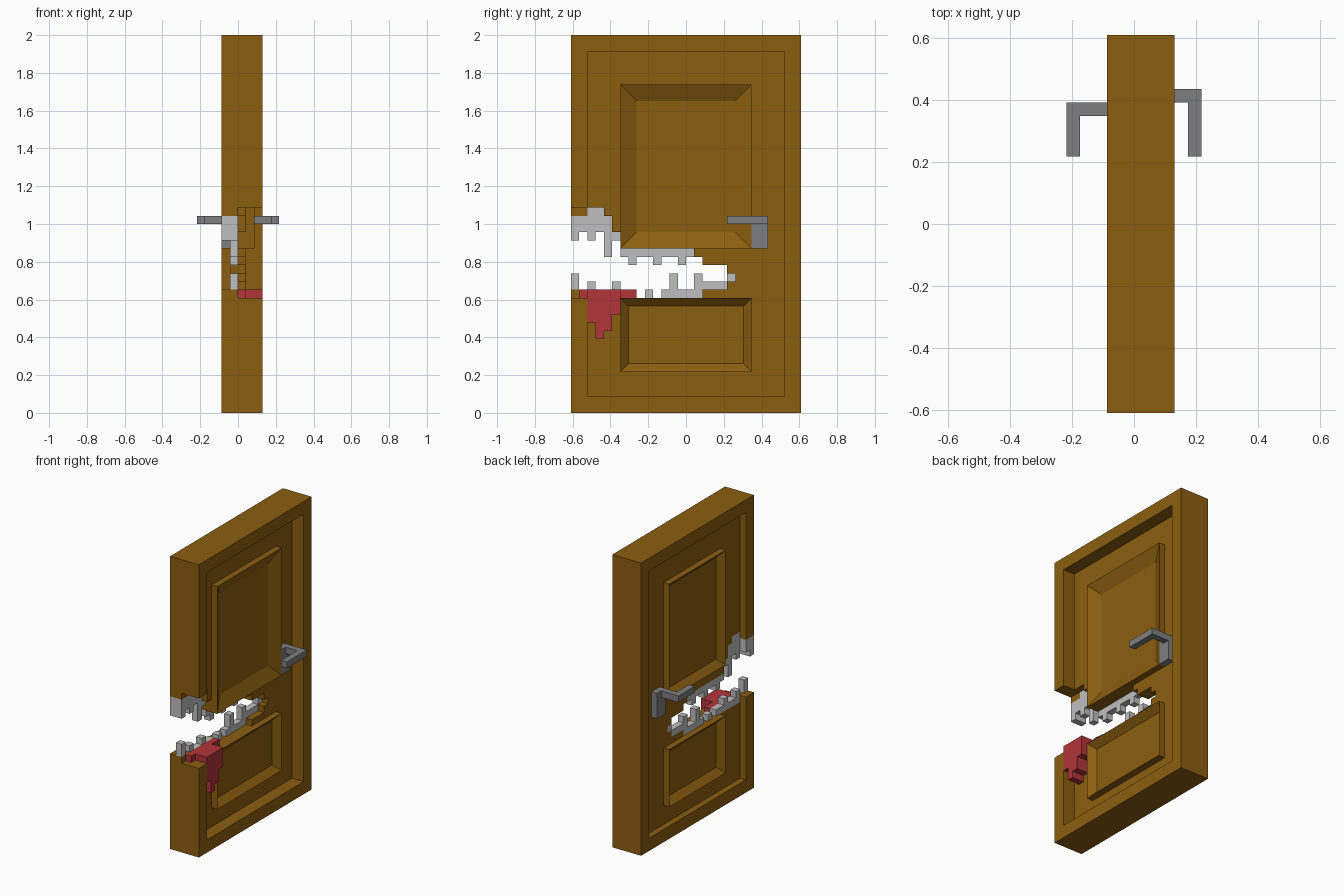
import bpy, bmesh
from mathutils import Vector

cube = bpy.data.objects.get("Cube")
if cube:
    bpy.data.objects.remove(cube, do_unlink=True)

U = 2 / 46  # one grid unit of the blocky design


def material(name, rgb):
    m = bpy.data.materials.new(name)
    m.use_nodes = True
    m.diffuse_color = (*rgb, 1)
    m.node_tree.nodes["Principled BSDF"].inputs["Base Color"].default_value = (*rgb, 1)
    return m


WOOD = material("brown wood", (0.26, 0.112, 0.005))
TEETH = material("light grey teeth", (0.52, 0.52, 0.52))
METAL = material("dark grey metal", (0.21, 0.21, 0.21))
RED = material("red tongue", (0.45, 0.035, 0.042))


def finish(name, bm, mat):
    bmesh.ops.recalc_face_normals(bm, faces=bm.faces)
    bmesh.ops.scale(bm, vec=(U, U, U), verts=bm.verts)
    me = bpy.data.meshes.new(name)
    bm.to_mesh(me)
    bm.free()
    me.materials.append(mat)
    ob = bpy.data.objects.new(name, me)
    bpy.context.collection.objects.link(ob)
    return ob


def slab(name, mat, outline, x0, x1):
    """Extrude a (y, z) outline from x0 to x1."""
    bm = bmesh.new()
    face = bm.faces.new([bm.verts.new((x0, y, z)) for y, z in outline])
    ext = bmesh.ops.extrude_face_region(bm, geom=[face], use_keep_orig=True)
    verts = [v for v in ext["geom"] if isinstance(v, bmesh.types.BMVert)]
    bmesh.ops.translate(bm, vec=(x1 - x0, 0, 0), verts=verts)
    return finish(name, bm, mat)


def block(name, mat, x, y, z):
    rect = [(y[0], z[0]), (y[1], z[0]), (y[1], z[1]), (y[0], z[1])]
    return slab(name, mat, rect, *x)


def steps(cols, end):
    """Staircase line through columns (start y, height), stopping at y = end."""
    line = []
    for i, (y, z) in enumerate(cols):
        line += [(y, z), (cols[i + 1][0] if i + 1 < len(cols) else end, z)]
    return line


def between(low, high, end):
    return steps(low, end) + steps(high, end)[::-1]


def door_layer(name, low, high, x0, x1):
    """Full door sheet with the mouth cut in from the -y edge."""
    mouth = steps(high, 6) + steps(low, 6)[::-1]
    slab(name, WOOD, [(-14, 0), (14, 0), (14, 46), (-14, 46)] + mouth, x0, x1)


def frame(name, low, high, x0, x1):
    """Raised door border, interrupted by the mouth."""
    slab(name, WOOD, [(-14, 0), (14, 0), (14, 46), (-14, 46), (-14, high), (-12, high),
                      (-12, 44), (12, 44), (12, 2), (-12, 2), (-12, low), (-14, low)], x0, x1)


def panel(name, x0, x1, half, z0, z1, border):
    """Raised rectangular moulding with a sunken middle."""
    ob = block(name, WOOD, (x0, x1), (-half, half), (z0, z1))
    bm = bmesh.new()
    bm.from_mesh(ob.data)
    side = Vector((x1 - x0, 0, 0)).normalized()
    top = [f for f in bm.faces if f.normal.dot(side) > 0.9]
    bmesh.ops.delete(bm, geom=[f for f in bm.faces if f.normal.dot(side) < -0.9],
                     context="FACES_ONLY")
    bmesh.ops.inset_region(bm, faces=top, thickness=border * U, use_even_offset=True)
    bmesh.ops.translate(bm, vec=((x0 - x1) * 0.98 * U, 0, 0), verts=top[0].verts)
    bm.to_mesh(ob.data)
    bm.free()


# Door sheets
gum_high = [(-12, 25), (-10, 24), (-9, 22), (-8, 20), (1, 19), (2, 18), (5, 17)]
door_layer("door_sheet_left", [(-14, 14), (2, 15), (5, 16)],
           [(-14, 25)] + gum_high[1:], 0, 1)
door_layer("door_sheet_right", [(-14, 15), (-12, 14), (2, 15), (5, 16)],
           [(-14, 24)] + gum_high, -1, 0)

# Borders and mouldings on both faces
frame("frame_left", 14, 25, 1, 3)
frame("frame_right", 15, 24, -2, -1)
panel("upper_panel_left", 1, 2, 8, 20, 40, 2)
panel("lower_panel_left", 1, 2, 8, 5, 14, 1)
panel("upper_panel_right", -1, -2, 7, 22, 40, 1)
panel("lower_panel_right", -1, -2, 7, 5, 14, 1)

# Upper teeth
edge_teeth = [(-14, 21), (-13, 22)]
slab("upper_teeth_front", TEETH,
     between(edge_teeth + [(-12, 21), (-11, 22), (-10, 19), (-9, 21)],
             [(-14, 24), (-12, 25), (-10, 24), (-9, 22)], -8), -1, 0)
slab("upper_teeth_frame", TEETH, between(edge_teeth, [(-14, 24)], -12), -2, -1)
slab("upper_teeth_rear", TEETH,
     between([(-8, 19), (-7, 18), (-6, 19), (-4, 18), (-3, 19), (-1, 18), (0, 19)],
             [(-8, 20)], 1), -1, 0)

# Lower teeth
block("lower_tooth_edge", TEETH, (-1, 0), (-14, -13), (15, 17))
slab("lower_teeth_front", TEETH,
     between([(-12, 14)], [(-12, 16), (-11, 15), (-9, 16), (-8, 15)], -6), -1, 0)
block("lower_tooth_middle", TEETH, (-1, 0), (-5, -4), (14, 15))
slab("lower_teeth_rear", TEETH,
     between([(-3, 14), (2, 15), (5, 16)],
             [(-3, 15), (-2, 17), (-1, 15), (1, 17), (2, 16), (5, 17)], 6), -1, 0)

# Tongue lying in the mouth and hanging over the left face
block("tongue_base", RED, (0, 1), (-13, -6), (14, 15))
slab("tongue_tip", RED,
     between([(-12, 11), (-11, 9), (-10, 10), (-9, 12)], [(-12, 15)], -8), 1, 3)

# Handles
for side, s, y0 in (("left", 1, 9), ("right", -1, 8)):
    def span(a, b):
        return tuple(sorted((a * s, b * s)))
    block("handle_plate_" + side, METAL, span(1, 2), (8, 10), (20, 24))
    block("handle_stem_" + side, METAL, span(2, 5), (y0, y0 + 1), (23, 24))
    block("handle_grip_" + side, METAL, span(4, 5), (5, y0), (23, 24))
